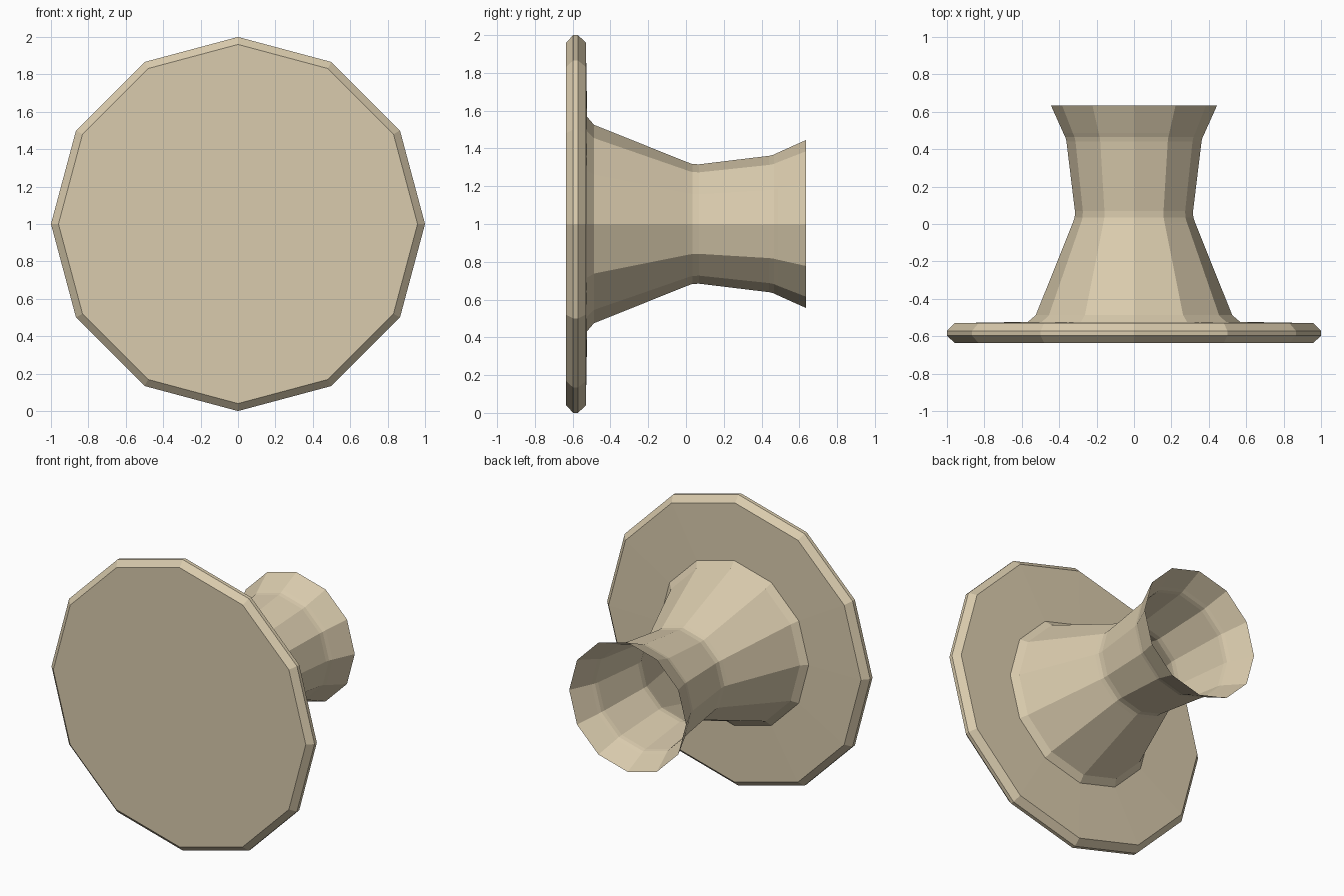
import bpy, bmesh, math

if "Cube" in bpy.data.objects:
    bpy.data.objects.remove(bpy.data.objects["Cube"])

SIDES = 12
AXIS_Z = 1.0

tan = bpy.data.materials.new("warm_tan")
tan.diffuse_color = (0.70, 0.60, 0.42, 1.0)
tan.use_nodes = True
tan.node_tree.nodes["Principled BSDF"].inputs["Base Color"].default_value = tan.diffuse_color

# Profile as (radius, y), from the front plate back to the open flared mouth
profile = [
    (0.96, -0.635), (1.0, -0.597), (1.0, -0.572), (0.96, -0.53),  # bevelled plate
    (0.567, -0.523), (0.525, -0.487),                             # foot of the stem
    (0.326, 0.01), (0.317, 0.035), (0.316, 0.07),                 # waist
    (0.361, 0.44), (0.367, 0.465), (0.378, 0.487),                # start of flare
    (0.444, 0.634),                                               # open rim
]

bm = bmesh.new()
rings = []
for r, y in profile:
    ring = []
    for i in range(SIDES):
        a = 2 * math.pi * i / SIDES
        ring.append(bm.verts.new((r * math.cos(a), y, AXIS_Z + r * math.sin(a))))
    rings.append(ring)

# Front face, then the skin between rings; the rear mouth stays open
bm.faces.new(rings[0])
for a, b in zip(rings, rings[1:]):
    for i in range(SIDES):
        j = (i + 1) % SIDES
        bm.faces.new((a[i], b[i], b[j], a[j]))

mesh = bpy.data.meshes.new("flared_knob")
bm.to_mesh(mesh)
bm.free()
mesh.materials.append(tan)
knob = bpy.data.objects.new("flared_knob", mesh)
bpy.context.collection.objects.link(knob)
